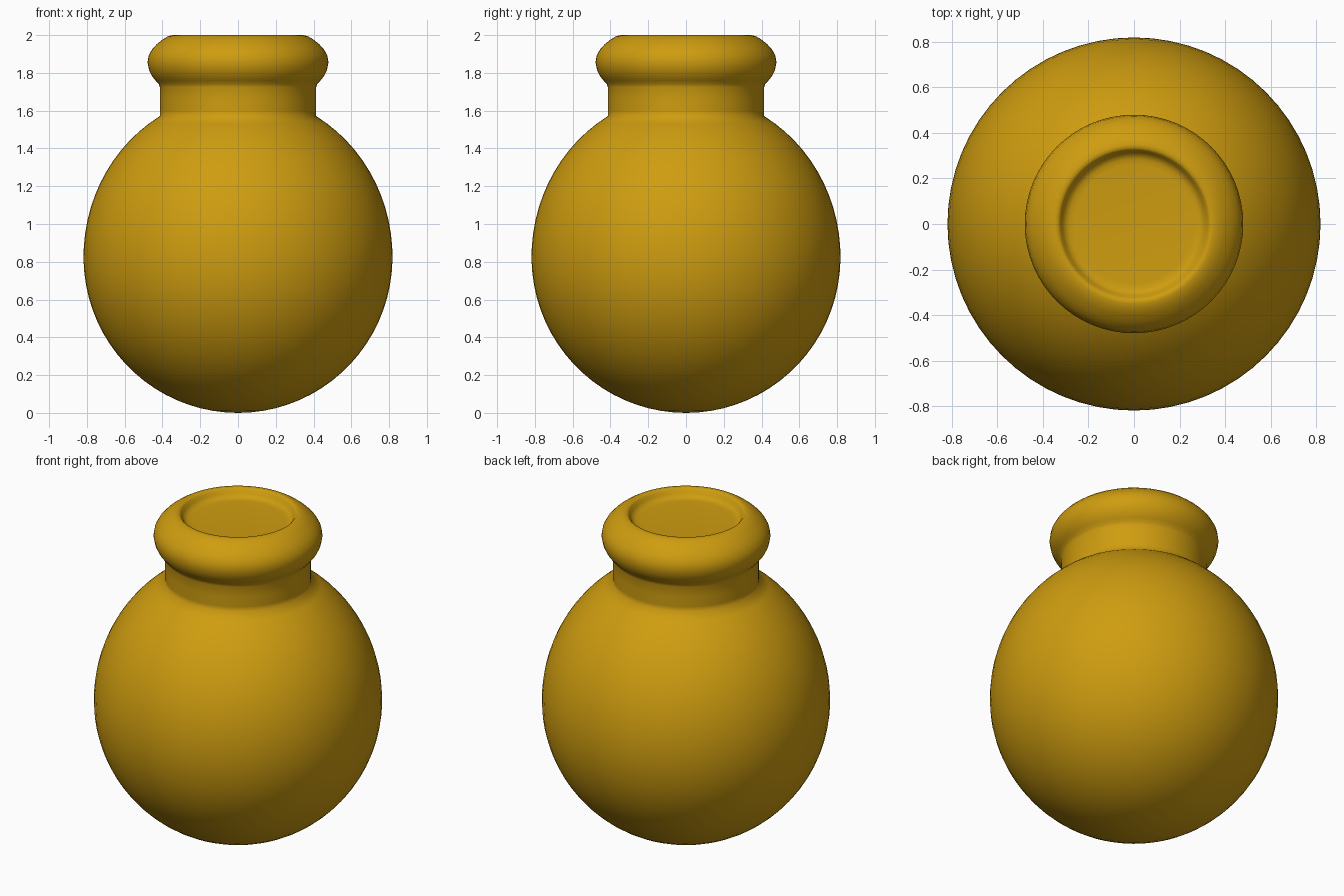
import bpy
import bmesh
import math

if "Cube" in bpy.data.objects:
    bpy.data.objects.remove(bpy.data.objects["Cube"])

SEGMENTS = 64

gold = bpy.data.materials.new("golden yellow")
gold.diffuse_color = (0.62, 0.335, 0.005, 1.0)
gold.use_nodes = True
gold.node_tree.nodes["Principled BSDF"].inputs["Base Color"].default_value = gold.diffuse_color


def lathe(name, profile, angle):
    """Revolve (radius, height) points around z; radius 0 closes an end."""
    bm = bmesh.new()
    verts = [bm.verts.new((r, 0, z)) for r, z in profile]
    edges = [bm.edges.new(pair) for pair in zip(verts, verts[1:])]
    bmesh.ops.spin(bm, geom=verts + edges, axis=(0, 0, 1), cent=(0, 0, 0),
                   angle=math.tau, steps=SEGMENTS, use_merge=False)
    bmesh.ops.remove_doubles(bm, verts=bm.verts, dist=1e-4)
    bmesh.ops.recalc_face_normals(bm, faces=bm.faces)
    mesh = bpy.data.meshes.new(name)
    bm.to_mesh(mesh)
    bm.free()
    mesh.materials.append(gold)
    obj = bpy.data.objects.new(name, mesh)
    bpy.context.collection.objects.link(obj)
    bpy.ops.object.select_all(action='DESELECT')
    obj.select_set(True)
    bpy.context.view_layer.objects.active = obj
    bpy.ops.object.shade_smooth_by_angle(angle=math.radians(angle))
    return obj


# Round body: lower half sphere, slightly taller upper part, cut at the neck
RADIUS, MID, UPPER = 0.818, 0.825, 0.865
body = []
for i in range(33):
    a = -math.pi / 2 + (math.pi / 2 + math.asin((1.571 - MID) / UPPER)) * i / 32
    height = MID if a < 0 else UPPER
    body.append((RADIUS * math.cos(a) if i else 0, MID + height * math.sin(a)))

# Neck, rounded lip and shallow recessed top
neck = [(0.414, 1.60), (0.414, 1.66), (0.414, 1.725)]
lip = [(0.420, 1.742), (0.437, 1.76), (0.455, 1.783), (0.471, 1.815),
       (0.479, 1.855), (0.473, 1.892), (0.455, 1.925), (0.430, 1.952),
       (0.400, 1.976), (0.372, 1.993), (0.350, 1.999), (0.334, 2.0)]
recess = [(0.324, 1.990), (0.314, 1.972), (0.302, 1.957), (0.285, 1.950),
          (0.26, 1.948), (0, 1.948)]

lathe("round_flask", body + neck + lip + recess, 60)
